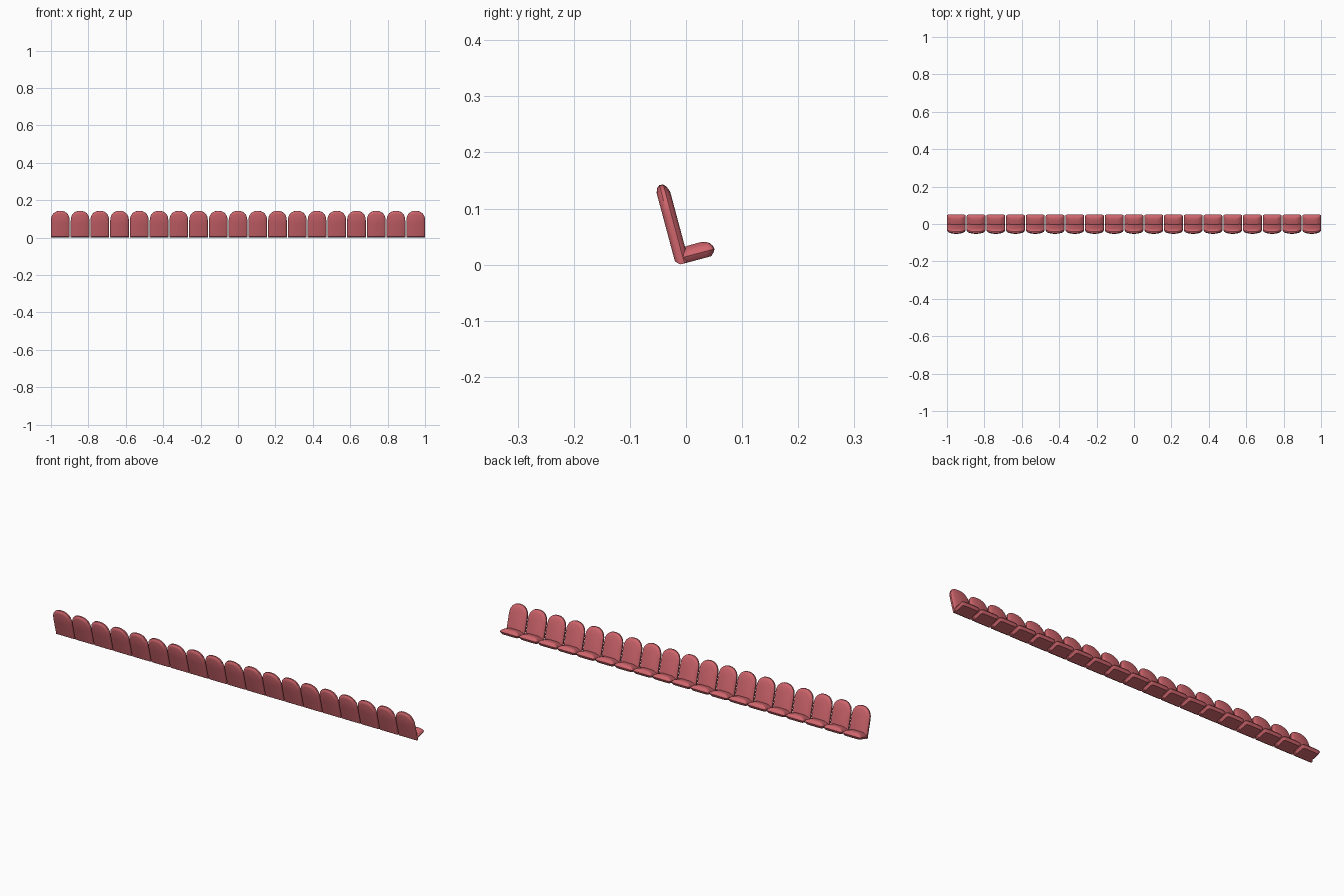
import bpy, bmesh, math
from mathutils import Vector

if "Cube" in bpy.data.objects:
    bpy.data.objects.remove(bpy.data.objects["Cube"])

COUNT, WIDTH, TILT = 19, 0.1, math.radians(15)
STEP = (2 - WIDTH) / (COUNT - 1)
U = Vector((0, math.cos(TILT), math.sin(TILT)))     # seat direction
V = Vector((0, -math.sin(TILT), math.cos(TILT)))    # backrest direction
ORIGIN = Vector((0, -0.0095, 0.0005))

mat = bpy.data.materials.new("red_plastic")
mat.diffuse_color = (0.62, 0.13, 0.15, 1)
mat.use_nodes = True
mat.node_tree.nodes["Principled BSDF"].inputs["Base Color"].default_value = mat.diffuse_color


def arch(half, base, length, corner, power, n=12):
    """Outline with a straight base and a rounded far end."""
    pts = [(half, base)]
    for i in range(n + 1):
        a = math.pi * i / n
        c, s = math.cos(a), math.sin(a)
        x = half * math.copysign(abs(c) ** (2 / power), c)
        pts.append((x, length - corner + corner * abs(s) ** (2 / power)))
    return pts + [(-half, base)]


def pad(name, layers, length, corner, power, along, across):
    """Stack outlines; each layer is (depth, side inset, end inset, base)."""
    bm = bmesh.new()
    rings = []
    for depth, side, end, base in layers:
        pts = arch(WIDTH / 2 - side, base, length - end, corner, power)
        rings.append([bm.verts.new(ORIGIN + Vector((x, 0, 0)) + along * s + across * depth)
                      for x, s in pts])
    for a, b in zip(rings, rings[1:]):
        for i in range(len(a)):
            j = (i + 1) % len(a)
            bm.faces.new((a[i], a[j], b[j], b[i]))
    bm.faces.new(rings[0])
    bm.faces.new(rings[-1])
    bmesh.ops.recalc_face_normals(bm, faces=bm.faces)
    me = bpy.data.meshes.new(name)
    bm.to_mesh(me)
    bm.free()
    me.materials.append(mat)
    me.shade_smooth()
    me.set_sharp_from_angle(angle=math.radians(35))
    return me


# Tall rounded backrest
back = pad("backrest", [(-0.0085, 0.010, 0.012, 0.008), (-0.005, 0.003, 0.004, 0.004),
                        (0.0, 0, 0, 0), (0.007, 0, 0.001, 0),
                        (0.012, 0.004, 0.007, 0.002), (0.0155, 0.012, 0.017, 0.004)],
           0.1465, 0.055, 2.3, V, U)

# Short cushioned seat with a flat underside
seat = pad("seat", [(0, 0.008, 0.009, 0), (0.005, 0.003, 0.004, 0), (0.011, 0, 0, 0),
                    (0.018, 0.003, 0.002, 0), (0.0235, 0.010, 0.006, 0),
                    (0.027, 0.019, 0.012, 0.008), (0.029, 0.028, 0.019, 0.02)],
           0.0655, 0.012, 5, U, V)

# Row of chairs
for i in range(COUNT):
    for me in (back, seat):
        ob = bpy.data.objects.new(f"{me.name}_{i + 1}", me)
        ob.location.x = -1 + WIDTH / 2 + i * STEP
        bpy.context.collection.objects.link(ob)
